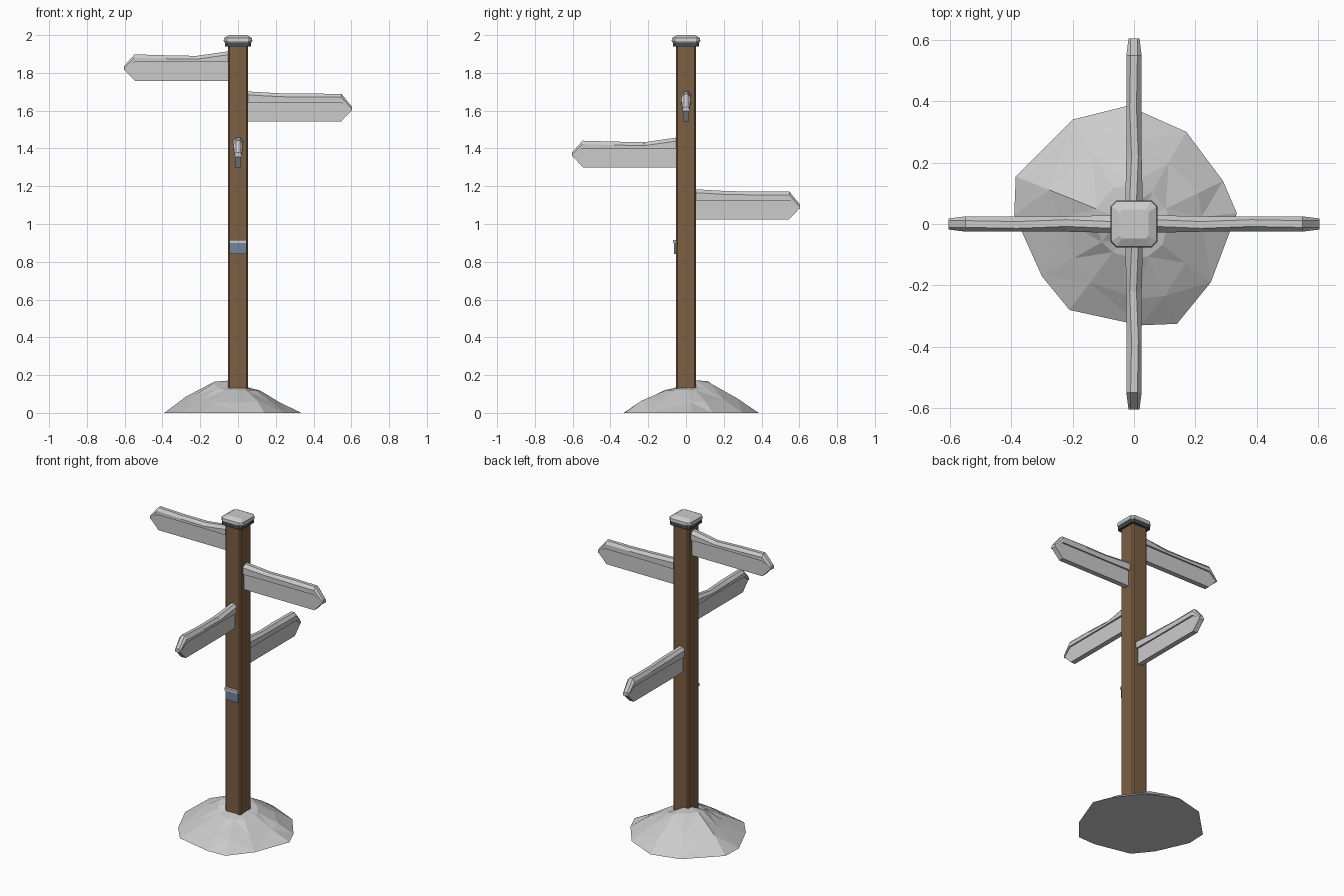
import bpy, bmesh, math, random
from mathutils import Vector, Matrix

if "Cube" in bpy.data.objects:
    bpy.data.objects.remove(bpy.data.objects["Cube"])

random.seed(4)


def material(name, rgb):
    m = bpy.data.materials.new(name)
    m.diffuse_color = (*rgb, 1)
    m.use_nodes = True
    m.node_tree.nodes["Principled BSDF"].inputs["Base Color"].default_value = m.diffuse_color
    return m


WOOD = material("wood", (0.20, 0.115, 0.055))
DARK = material("dark_metal", (0.06, 0.07, 0.08))
SLATE = material("slate_blue", (0.17, 0.24, 0.33))


def loft(name, rings, mat=None, matrix=None, triangulate=False):
    """Skin a list of equal-length point rings and cap both ends."""
    bm = bmesh.new()
    rows = [[bm.verts.new(p) for p in ring] for ring in rings]
    n = len(rows[0])
    for a, b in zip(rows, rows[1:]):
        for i in range(n):
            j = (i + 1) % n
            bm.faces.new((a[i], a[j], b[j], b[i]))
    bm.faces.new(rows[0][::-1])
    bm.faces.new(rows[-1])
    if triangulate:
        bmesh.ops.triangulate(bm, faces=[f for f in bm.faces if len(f.verts) == 4])
    bmesh.ops.recalc_face_normals(bm, faces=bm.faces)
    if matrix:
        bm.transform(matrix)
    me = bpy.data.meshes.new(name)
    bm.to_mesh(me)
    bm.free()
    if mat:
        me.materials.append(mat)
    ob = bpy.data.objects.new(name, me)
    bpy.context.collection.objects.link(ob)
    return ob


def square(h, c, z):
    """Square ring of half size h with corners cut by c."""
    k = h - c
    return [(h, -k, z), (h, k, z), (k, h, z), (-k, h, z),
            (-h, k, z), (-h, -k, z), (-k, -h, z), (k, -h, z)]


# Post, cap plate and snow cap
loft("post", [square(0.054, 0.008, z) for z in (0.03, 1.945)], WOOD)
loft("cap_plate", [square(0.07, 0.012, 1.94), square(0.07, 0.012, 1.966)], DARK)
loft("cap_snow", [square(0.072, 0.016, 1.962), square(0.076, 0.018, 1.97),
                  square(0.074, 0.018, 1.985), square(0.047, 0.008, 2.0)])

# Arrow boards with a snow layer draped along the top and point
BOARD = [(0.04, 0), (0.545, 0), (0.602, 0.06), (0.545, 0.125), (0.04, 0.125)]
CROWN_A = [0.16, 0.150, 0.148, 0.147]
CROWN_B = [0.158, 0.133, 0.136, 0.141]


def snow_ring(x, low, shoulder, top, w, skew):
    return [(x, -w, low), (x, w, low), (x, w, shoulder),
            (x, skew + 0.011, top), (x, skew - 0.011, top), (x, -w, shoulder)]


def sign(label, angle, z, crown):
    m = Matrix.Translation((0, 0, z)) @ Matrix.Rotation(math.radians(angle), 4, 'Z')
    loft(label + "_board", [[(x, y, h) for x, h in BOARD] for y in (-0.016, 0.016)], None, m)
    rings = []
    for x, top, w, skew in zip((0.045, 0.22, 0.38, 0.548), crown,
                               (0.029, 0.025, 0.025, 0.025), (0.004, -0.003, 0.003, 0)):
        rings.append(snow_ring(x, 0.10, top - 0.018, top, w, skew))
    rings.append(snow_ring(0.604, 0.055, 0.066, 0.078, 0.018, 0))
    loft(label + "_snow", rings, None, m)


sign("left_sign", 180, 1.757, CROWN_B)
sign("right_sign", 0, 1.542, CROWN_A)
sign("front_sign", 270, 1.30, CROWN_B)
sign("back_sign", 90, 1.024, CROWN_A)


# Small plaque on the front with a snow ledge
def box(name, w, y0, y1, z0, z1, mat=None):
    return loft(name, [[(-w, y0, z), (w, y0, z), (w, y1, z), (-w, y1, z)]
                       for z in (z0, z1)], mat)


box("plaque", 0.044, -0.064, -0.05, 0.84, 0.905, SLATE)
box("plaque_snow", 0.045, -0.07, -0.05, 0.899, 0.916)

# Faceted snow mound, drifted higher on the back left
OUTLINE = [(-0.02, 0.385), (-0.20, 0.34), (-0.385, 0.155), (-0.39, 0.03), (-0.30, -0.17),
           (-0.21, -0.28), (0.02, -0.33), (0.14, -0.325), (0.25, -0.19), (0.335, 0.035),
           (0.29, 0.14), (0.17, 0.30)]
drift = Vector((-0.7, 0.7))
outer, middle, inner, core = [], [], [], []
for p in OUTLINE:
    v = Vector(p)
    d = v.normalized()
    lean = max(0.0, d.dot(drift))
    outer.append((v.x, v.y, 0))
    q = v.lerp(d * 0.13, 0.5 + random.uniform(-0.1, 0.1))
    middle.append((q.x, q.y, 0.06 + 0.03 * lean + random.uniform(-0.006, 0.006)))
    q = d * (0.115 + 0.02 * lean)
    inner.append((q.x, q.y, 0.12 + 0.05 * lean))
    q = d * 0.06
    core.append((q.x, q.y, 0.132 + 0.042 * lean))
loft("snow_mound", [outer, middle, inner, core], None, None, True)
